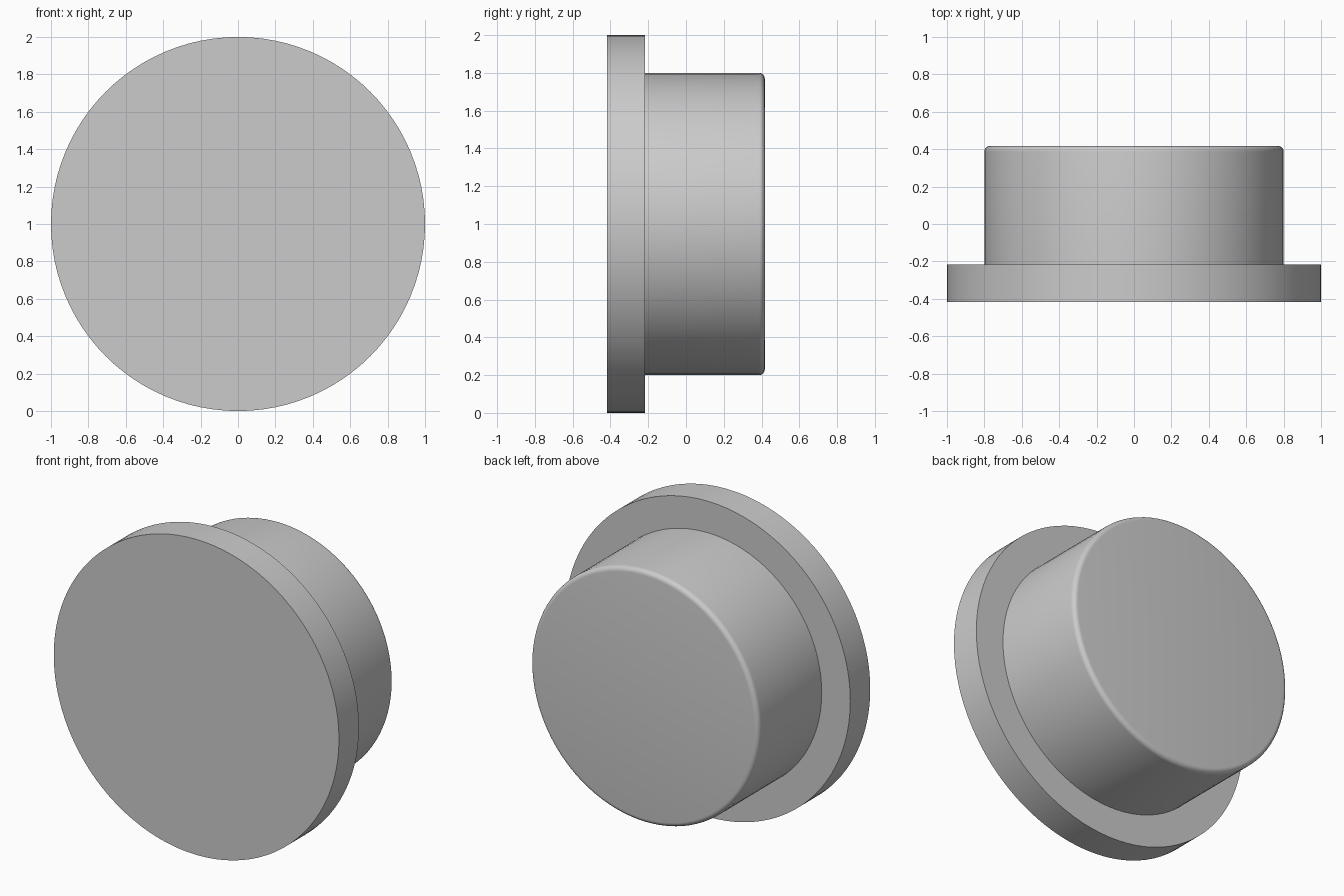
import bpy
import bmesh
import math
from mathutils import Vector

cube = bpy.data.objects.get("Cube")
if cube:
    bpy.data.objects.remove(cube, do_unlink=True)

SEGMENTS = 96
FRONT, STEP, BACK = -0.417, -0.217, 0.417
FLANGE_R, PLUG_R, FILLET = 1.0, 0.8, 0.03

grey = bpy.data.materials.new("plain_grey")
grey.use_nodes = True
colour = (0.6, 0.6, 0.6, 1.0)
grey.diffuse_color = colour
grey.node_tree.nodes["Principled BSDF"].inputs["Base Color"].default_value = colour

# Half profile as (radius, y), with a rounded rim at the back
profile = [(FLANGE_R, FRONT), (FLANGE_R, STEP), (PLUG_R, STEP)]
for i in range(7):
    a = math.radians(90 * i / 6)
    profile.append((PLUG_R - FILLET + FILLET * math.cos(a),
                    BACK - FILLET + FILLET * math.sin(a)))

# Revolve the profile around the y axis and cap both ends
bm = bmesh.new()
rings = []
for radius, y in profile:
    ring = []
    for s in range(SEGMENTS):
        t = math.tau * s / SEGMENTS
        ring.append(bm.verts.new(Vector((radius * math.cos(t), y, 1 + radius * math.sin(t)))))
    rings.append(ring)
for low, high in zip(rings, rings[1:]):
    for s in range(SEGMENTS):
        n = (s + 1) % SEGMENTS
        bm.faces.new((low[s], low[n], high[n], high[s]))
bm.faces.new(rings[0])
bm.faces.new(rings[-1])
bmesh.ops.recalc_face_normals(bm, faces=bm.faces)

mesh = bpy.data.meshes.new("flanged_plug")
bm.to_mesh(mesh)
bm.free()
mesh.materials.append(grey)
plug = bpy.data.objects.new("flanged_plug", mesh)
bpy.context.collection.objects.link(plug)

# Smooth walls with crisp rim edges
bpy.ops.object.select_all(action='DESELECT')
plug.select_set(True)
bpy.context.view_layer.objects.active = plug
bpy.ops.object.shade_smooth_by_angle(angle=math.radians(30))
